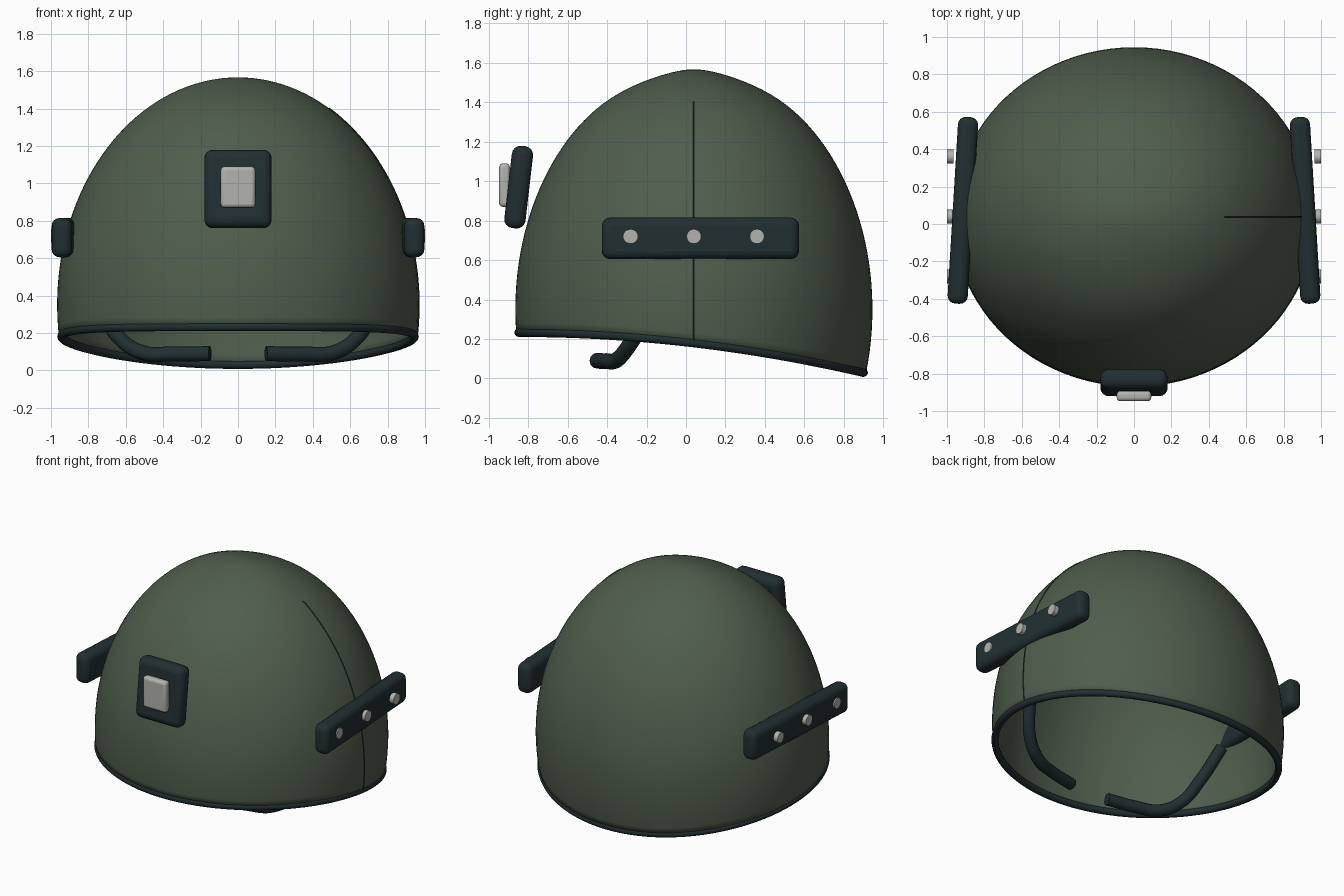
import bpy, bmesh, math
from mathutils import Vector

if "Cube" in bpy.data.objects:
    bpy.data.objects.remove(bpy.data.objects["Cube"])


def material(name, rgb):
    m = bpy.data.materials.new(name)
    m.diffuse_color = (*rgb, 1)
    m.use_nodes = True
    m.node_tree.nodes["Principled BSDF"].inputs["Base Color"].default_value = m.diffuse_color
    return m


GREEN = material("olive_green", (0.08, 0.11, 0.075))
DARK = material("dark_slate", (0.016, 0.028, 0.031))
GREY = material("light_grey", (0.45, 0.45, 0.43))

CY, CZ = 0.04, 0.35               # dome centre
RX, RY, RZ = 0.967, 0.905, 1.217  # dome radii


def dome_point(phi, theta, inset=0.0):
    """Point on the dome; theta runs down from the crown."""
    t = math.cos(theta)
    pinch = 1 - 0.3 * max(t, 0) ** 20      # slight ridge across the crown
    s = math.sin(theta)
    return Vector(((RX - inset) * s * math.cos(phi),
                   CY + (RY - inset) * s * math.sin(phi) * pinch,
                   CZ + (RZ - inset) * t))


def brim_theta(phi):
    """Angle where the dome meets the curved brim, lower at the back."""
    lo, hi = 1.0, 2.2
    for _ in range(30):
        mid = (lo + hi) / 2
        p = dome_point(phi, mid)
        if p.z > 0.232 - 0.21 * ((p.y + 0.865) / 1.8) ** 2:
            lo = mid
        else:
            hi = mid
    return lo


def finish(ob, mat, angle=40):
    ob.data.materials.clear()
    ob.data.materials.append(mat)
    bpy.ops.object.select_all(action='DESELECT')
    ob.select_set(True)
    bpy.context.view_layer.objects.active = ob
    bpy.ops.object.shade_smooth_by_angle(angle=math.radians(angle))
    return ob


def box(name, loc, size, rot, bevel, mat):
    bpy.ops.mesh.primitive_cube_add(size=1, location=loc, rotation=rot)
    ob = bpy.context.object
    ob.name = name
    ob.scale = size
    bpy.ops.object.transform_apply(location=False, rotation=False, scale=True)
    m = ob.modifiers.new("round", 'BEVEL')
    m.width, m.segments = bevel, 4
    return finish(ob, mat)


def tube(name, points, radius, mat, closed=False, smooth=False):
    cu = bpy.data.curves.new(name, 'CURVE')
    cu.dimensions = '3D'
    cu.bevel_depth, cu.bevel_resolution = radius, 4
    cu.use_fill_caps = not closed
    if smooth:
        sp = cu.splines.new('BEZIER')
        sp.bezier_points.add(len(points) - 1)
        for bp, p in zip(sp.bezier_points, points):
            bp.co = p
            bp.handle_left_type = bp.handle_right_type = 'AUTO'
    else:
        sp = cu.splines.new('POLY')
        sp.points.add(len(points) - 1)
        for q, p in zip(sp.points, points):
            q.co = (*p, 1)
    sp.use_cyclic_u = closed
    ob = bpy.data.objects.new(name, cu)
    bpy.context.collection.objects.link(ob)
    bpy.ops.object.select_all(action='DESELECT')
    ob.select_set(True)
    bpy.context.view_layer.objects.active = ob
    bpy.ops.object.convert(target='MESH')
    return finish(bpy.context.object, mat)


# Helmet shell
N, ROWS = 96, 40
angles = [2 * math.pi * i / N for i in range(N)]
ends = [brim_theta(a) for a in angles]
bm = bmesh.new()
crown = bm.verts.new(dome_point(0, 0))
rings = [[bm.verts.new(dome_point(a, e * r / ROWS)) for a, e in zip(angles, ends)]
         for r in range(1, ROWS + 1)]
for i in range(N):
    j = (i + 1) % N
    bm.faces.new((crown, rings[0][i], rings[0][j]))
    for up, low in zip(rings, rings[1:]):
        bm.faces.new((up[i], low[i], low[j], up[j]))
mesh = bpy.data.meshes.new("helmet_shell")
bm.to_mesh(mesh)
bm.free()
shell = bpy.data.objects.new("helmet_shell", mesh)
bpy.context.collection.objects.link(shell)
wall = shell.modifiers.new("wall", 'SOLIDIFY')
wall.thickness, wall.offset = 0.03, -1
finish(shell, GREEN)

# Brim trim and the thin seam down one side
tube("brim_trim", [dome_point(a, e, 0.014) for a, e in zip(angles, ends)],
     0.023, DARK, closed=True)
top = 0.525
tube("side_seam", [dome_point(0, top + (ends[0] - top) * k / 40) for k in range(41)],
     0.004, DARK)

# Front mount and its plate
box("front_mount", (0, -0.848, 0.97), (0.36, 0.108, 0.42), (-0.115, 0, 0), 0.045, DARK)
box("front_plate", (0, -0.92, 0.98), (0.185, 0.055, 0.22), (0, 0, 0), 0.02, GREY)

for side, s in (("right", 1), ("left", -1)):
    # Side rail with three bolts
    box(side + "_rail", (s * 0.915, 0.073, 0.71), (0.108, 1.0, 0.21),
        (0, 0, s * 0.06), 0.042, DARK)
    for k in range(3):
        bpy.ops.mesh.primitive_cylinder_add(
            vertices=24, radius=0.037, depth=0.034,
            location=(s * 0.982, -0.28 + 0.32 * k, 0.72), rotation=(0, math.pi / 2, 0))
        bpy.context.object.name = f"{side}_bolt_{k + 1}"
        finish(bpy.context.object, GREY)
    # Chin strap hanging inside the shell
    path = [(0.15, -0.45, 0.09), (0.35, -0.405, 0.088), (0.51, -0.35, 0.095),
            (0.64, -0.28, 0.18), (0.72, -0.19, 0.33), (0.79, -0.06, 0.54)]
    tube(side + "_chin_strap", [(s * x, y, z) for x, y, z in path], 0.04, DARK, smooth=True)
